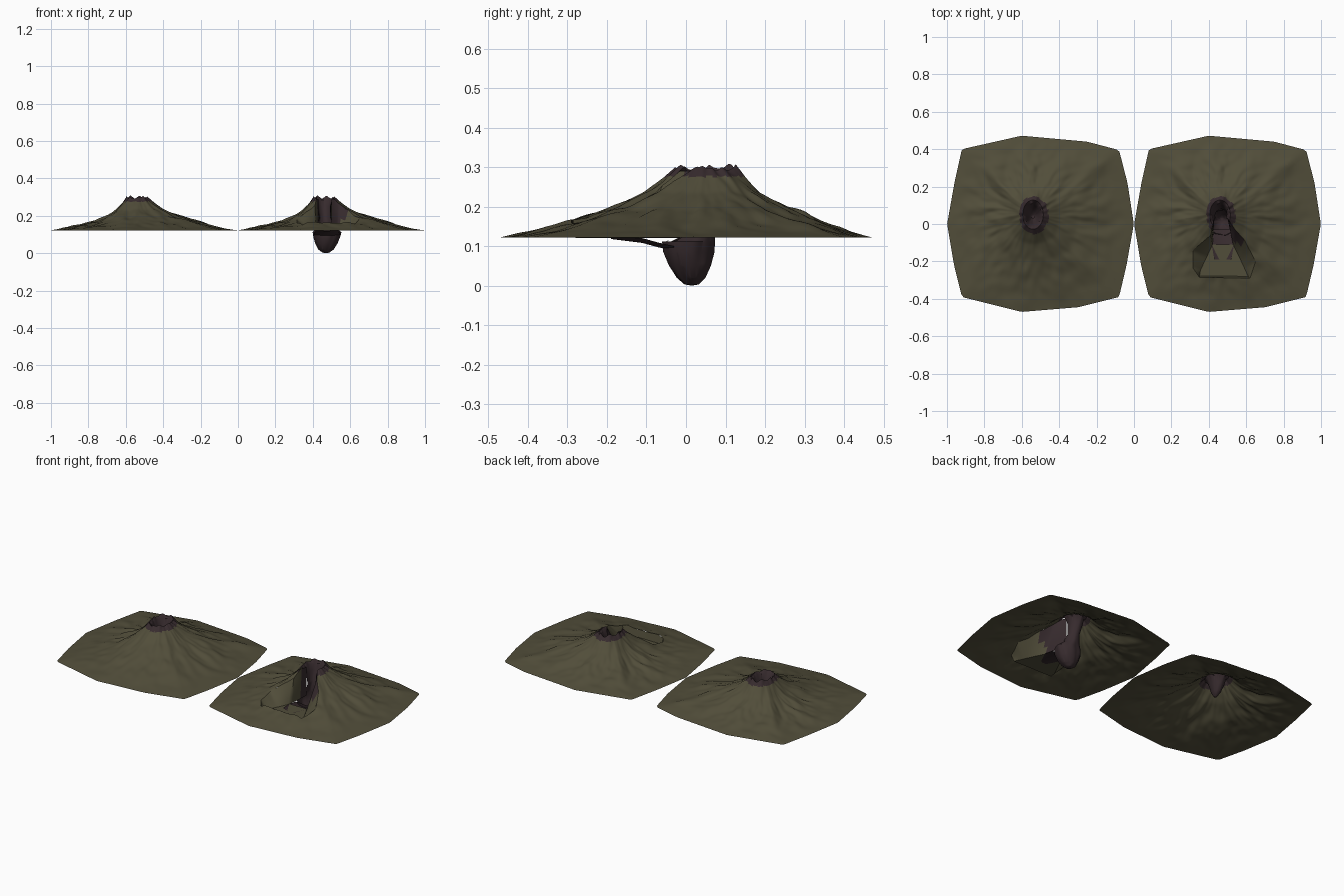
import bpy, bmesh, math
from mathutils import Vector, noise

if "Cube" in bpy.data.objects:
    bpy.data.objects.remove(bpy.data.objects["Cube"])


def material(name, col):
    m = bpy.data.materials.new(name)
    m.diffuse_color = (*col, 1)
    m.use_nodes = True
    m.node_tree.nodes["Principled BSDF"].inputs["Base Color"].default_value = m.diffuse_color
    return m


EARTH = material("olive_earth", (0.083, 0.075, 0.042))
ROCK = material("dark_maroon_rock", (0.038, 0.024, 0.027))

# Plan outline of one terrain tile, relative to its centre
OUTLINE = [(.499, .0), (.465, .22), (.42, .395), (.25, .44), (-.1, .472), (-.42, .40),
           (-.46, .22), (-.499, 0), (-.462, -.22), (-.42, -.39), (-.1, -.47),
           (.2, -.445), (.42, -.39), (.46, -.22)]
PEAK = (-.04, .05)
RIM = (.055, .078)
PROFILE = [(0, .298), (.07, .272), (.18, .236), (.38, .195), (.6, .164),
           (.8, .140), (1, .122)]
N = 180


def edge_radius(a):
    # distance from the peak to the outline along angle a
    dx, dy = math.cos(a), math.sin(a)
    best = .4
    for (x0, y0), (x1, y1) in zip(OUTLINE, OUTLINE[1:] + OUTLINE[:1]):
        ex, ey = x1 - x0, y1 - y0
        den = dx * ey - dy * ex
        if abs(den) < 1e-9:
            continue
        px, py = x0 - PEAK[0], y0 - PEAK[1]
        s, u = (px * ey - py * ex) / den, (px * dy - py * dx) / den
        if s > 0 and -1e-6 <= u <= 1 + 1e-6:
            best = s
    return best


def rim_radius(a):
    return 1 / math.hypot(math.cos(a) / RIM[0], math.sin(a) / RIM[1])


def height(a, t):
    # slope profile with radial gullies and a ragged rim
    t = min(max(t, 0), 1)
    for (t0, z0), (t1, z1) in zip(PROFILE, PROFILE[1:]):
        if t <= t1:
            z = z0 + (z1 - z0) * (t - t0) / (t1 - t0)
            break
    c, s = math.cos(a), math.sin(a)
    mid = math.sin(math.pi * t)
    z -= (z - .122) * .3 * max(0, -c) * mid
    n = noise.noise(Vector((c * 4, s * 4, t * 3)))
    n2 = noise.noise(Vector((c * 9 + 5, s * 9, t * 7)))
    z += (.016 * n + .007 * n2) * mid
    z += .012 * noise.noise(Vector((c * 3, s * 3, 9))) * max(0, 1 - t * 8)
    return max(z, .12)


def ground(x, y):
    dx, dy = x - PEAK[0], y - PEAK[1]
    a = math.atan2(dy, dx)
    r0 = rim_radius(a)
    return height(a, (math.hypot(dx, dy) - r0) / (edge_radius(a) - r0))


def terrain(inner):
    # inner: rings (rx, ry, cx, cy, z) from the deepest point up to the rim
    bm = bmesh.new()
    rings = []
    for rx, ry, cx, cy, z in inner:
        ring = []
        for j in range(N):
            a = 2 * math.pi * j / N
            k = 1 + .1 * noise.noise(Vector((math.cos(a) * 2, math.sin(a) * 2, z * 20)))
            ring.append(bm.verts.new((cx + rx * k * math.cos(a), cy + ry * k * math.sin(a), z)))
        rings.append(ring)
    for i in range(46):
        t = (i / 45) ** 1.25
        ring = []
        for j in range(N):
            a = 2 * math.pi * j / N
            r0 = rim_radius(a)
            r = r0 + t * (edge_radius(a) - r0)
            ring.append(bm.verts.new((PEAK[0] + r * math.cos(a), PEAK[1] + r * math.sin(a),
                                      height(a, t))))
        rings.append(ring)
    tip = bm.verts.new((inner[0][2], inner[0][3], inner[0][4] - .003))
    for j in range(N):
        k = (j + 1) % N
        bm.faces.new((tip, rings[0][j], rings[0][k])).material_index = 1
        for i in range(len(rings) - 1):
            f = bm.faces.new((rings[i][j], rings[i + 1][j], rings[i + 1][k], rings[i][k]))
            f.material_index = int(i < len(inner) or f.calc_center_median().z > .276)
    return bm


def finish(bm, name, x, mats=(EARTH, ROCK), angle=40):
    me = bpy.data.meshes.new(name)
    bm.to_mesh(me)
    bm.free()
    ob = bpy.data.objects.new(name, me)
    ob.location.x = x
    for m in mats:
        me.materials.append(m)
    bpy.context.collection.objects.link(ob)
    bpy.ops.object.select_all(action='DESELECT')
    ob.select_set(True)
    bpy.context.view_layer.objects.active = ob
    bpy.ops.object.shade_smooth_by_angle(angle=math.radians(angle))
    return ob


def inside(x, y, poly):
    hit = False
    for (x0, y0), (x1, y1) in zip(poly, poly[1:] + poly[:1]):
        if (y0 > y) != (y1 > y) and x < (x1 - x0) * (y - y0) / (y1 - y0) + x0:
            hit = not hit
    return hit


# Whole volcano with a closed crater
px, py = PEAK
finish(terrain([(.008, .01, px, py - .01, .185), (.022, .03, px, py - .005, .21),
                (.034, .048, px, py, .25), (.045, .064, px, py, .285)]),
       "whole_volcano", -.5)

# Cutaway volcano: crater runs down a conduit into the magma chamber
bm = terrain([(.018, .018, -.03, .015, .003), (.04, .036, -.03, .013, .02),
              (.058, .053, -.027, .01, .05), (.072, .064, -.025, .008, .085),
              (.074, .066, -.025, .008, .112), (.045, .045, -.03, .03, .14),
              (.032, .036, -.035, .045, .19), (.036, .05, px, py, .25),
              (.045, .064, px, py, .285)])
# Pit outline at the surface and matching outline at its floor
PIT = [(-.07, .03), (-.09, -.06), (-.185, -.14), (-.185, -.235), (-.15, -.285),
       (.12, -.29), (.15, -.2), (.09, -.085), (.04, -.03), (0, .03)]
FLOOR = [(-.07, .03), (-.08, -.11), (-.113, -.18), (-.144, -.245), (-.15, -.277),
         (.11, -.28), (.09, -.235), (.055, -.16), (.03, -.11), (0, .03)]
for (x0, y0), (x1, y1) in zip(PIT, PIT[1:] + PIT[:1]):
    bmesh.ops.bisect_plane(bm, geom=bm.verts[:] + bm.edges[:] + bm.faces[:], dist=1e-6,
                           plane_co=(x0, y0, 0), plane_no=(y1 - y0, x0 - x1, 0))
gone = []
for f in bm.faces:
    c = f.calc_center_median()
    if c.z > .115 and inside(c.x, c.y, PIT):
        gone.append(f)
bmesh.ops.delete(bm, geom=gone, context='FACES')
finish(bm, "cutaway_volcano", .5)

# Pit walls, lofted from the ground surface to the floor
bm = bmesh.new()
prev = None
for s in range(len(PIT) - 1):
    for q in range(9):
        u = q / 8
        tx, ty = (PIT[s][k] + (PIT[s + 1][k] - PIT[s][k]) * u for k in (0, 1))
        bx, by = (FLOOR[s][k] + (FLOOR[s + 1][k] - FLOOR[s][k]) * u for k in (0, 1))
        tz = min(ground(tx, ty), .29)
        col = [bm.verts.new((bx + (tx - bx) * w, by + (ty - by) * w, .12 + (tz - .12) * w))
               for w in (0, .25, .5, .75, 1)]
        if prev and q:
            for i in range(4):
                f = bm.faces.new((prev[i], prev[i + 1], col[i + 1], col[i]))
                z = f.calc_center_median().z
                f.material_index = int(z > .276 or s == 8 or (s == 0 and q < 4)
                                       or (s == 7 and z > .17))
        prev = col
bmesh.ops.remove_doubles(bm, verts=bm.verts, dist=1e-5)
finish(bm, "pit_walls", .5)

# Pit floor
bm = bmesh.new()
bm.faces.new([bm.verts.new((x, y, .12)) for x, y in FLOOR[1:-1]])
finish(bm, "pit_floor", .5)

# Sloping rock apron joining the floor to the chamber
bm = bmesh.new()
rows = []
for y, z, w in [(-.19, .118, .045), (-.11, .108, .06), (-.07, .097, .066), (-.03, .088, .072)]:
    rows.append([bm.verts.new((-.025 + w * (k / 4 - 1), y, z + .012 * (k / 4 - 1) ** 2))
                 for k in range(9)])
for a, b in zip(rows, rows[1:]):
    for k in range(8):
        bm.faces.new((a[k], a[k + 1], b[k + 1], b[k]))
finish(bm, "chamber_apron", .5, (ROCK,))
